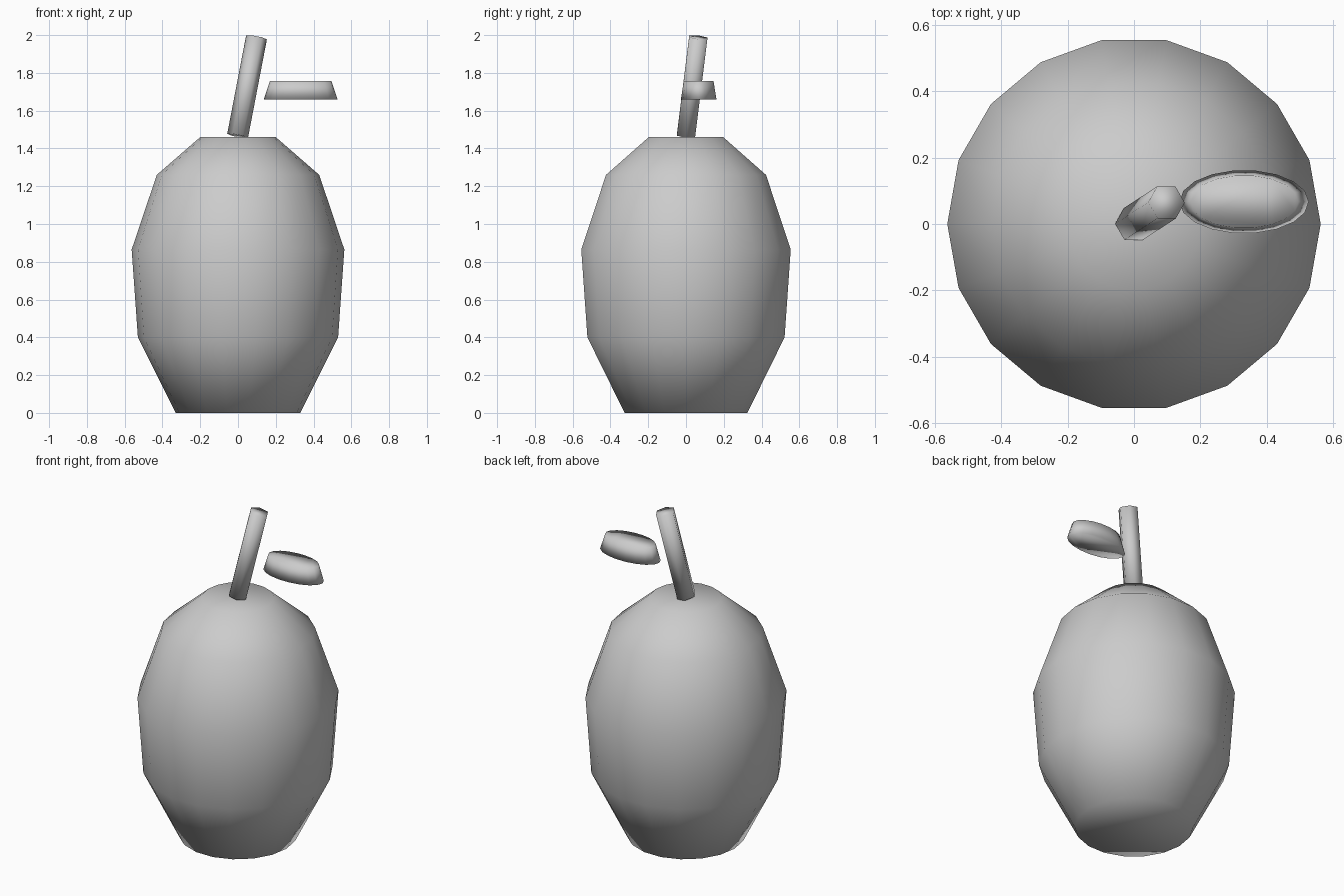
import bpy, bmesh, math
from mathutils import Vector

cube = bpy.data.objects.get("Cube")
if cube:
    bpy.data.objects.remove(cube, do_unlink=True)

grey = bpy.data.materials.new("plain_grey")
grey.use_nodes = True
colour = (0.6, 0.6, 0.6, 1)
grey.diffuse_color = colour
grey.node_tree.nodes["Principled BSDF"].inputs["Base Color"].default_value = colour


def lathe(name, profile, sides, depth=1.0):
    """Capped solid of stacked rings; depth scales y against x."""
    bm = bmesh.new()
    rings = []
    for r, z in profile:
        angles = [2 * math.pi * i / sides for i in range(sides)]
        rings.append([bm.verts.new((r * math.cos(a), r * depth * math.sin(a), z)) for a in angles])
    for low, high in zip(rings, rings[1:]):
        for i in range(sides):
            j = (i + 1) % sides
            bm.faces.new((low[i], low[j], high[j], high[i]))
    bm.faces.new(rings[0][::-1])
    bm.faces.new(rings[-1])
    for face in bm.faces:
        face.smooth = True
    mesh = bpy.data.meshes.new(name)
    bm.to_mesh(mesh)
    bm.free()
    mesh.materials.append(grey)
    obj = bpy.data.objects.new(name, mesh)
    bpy.context.collection.objects.link(obj)
    return obj


# Fruit body
lathe("fruit_body", [(0.33, 0), (0.53, 0.4), (0.563, 0.865), (0.43, 1.26), (0.2, 1.46)], 18)

# Leaning six-sided stem
base, tip = Vector((-0.002, 0, 1.467)), Vector((0.098, 0.065, 1.988))
axis = tip - base
stem = lathe("stem", [(0.056, 0), (0.056, axis.length)], 6)
stem.location = base
stem.rotation_mode = 'QUATERNION'
stem.rotation_quaternion = Vector((0, 0, 1)).rotation_difference(axis)

# Flat oval leaf beside the stem
leaf = lathe("leaf", [(0.195, 0), (0.163, 0.097)], 18, depth=0.49)
leaf.location = (0.332, 0.067, 1.66)
